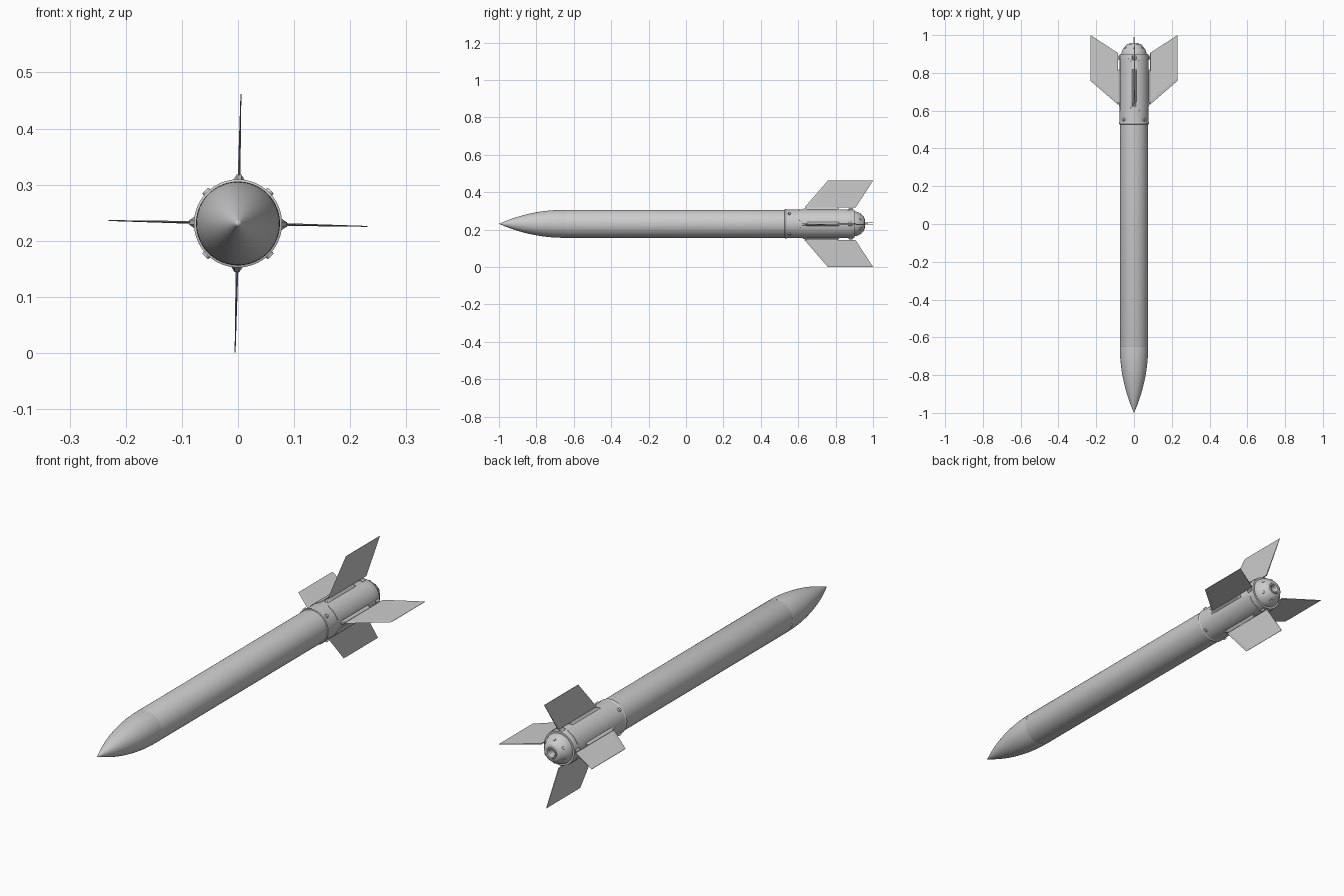
import bpy, bmesh, math
from mathutils import Matrix, Vector

if "Cube" in bpy.data.objects:
    bpy.data.objects.remove(bpy.data.objects["Cube"], do_unlink=True)

AXIS_Z = 0.231      # height of the long axis
R = 0.0748          # body radius
TWIST = math.radians(1.3)
SEG = 64

grey = bpy.data.materials.new("light_grey")
grey.use_nodes = True
grey.diffuse_color = (0.6, 0.6, 0.6, 1)
grey.node_tree.nodes["Principled BSDF"].inputs["Base Color"].default_value = (0.6, 0.6, 0.6, 1)


def polar(r, a, y):
    """Point at radius r, angle a (from straight up towards +x) and station y."""
    return Vector((r * math.sin(a), y, AXIS_Z + r * math.cos(a)))


def finish(name, bm, smooth=True):
    bmesh.ops.remove_doubles(bm, verts=bm.verts, dist=1e-6)
    bmesh.ops.recalc_face_normals(bm, faces=bm.faces)
    mesh = bpy.data.meshes.new(name)
    bm.to_mesh(mesh)
    bm.free()
    mesh.materials.append(grey)
    obj = bpy.data.objects.new(name, mesh)
    bpy.context.collection.objects.link(obj)
    if smooth:
        bpy.ops.object.select_all(action="DESELECT")
        obj.select_set(True)
        bpy.context.view_layer.objects.active = obj
        bpy.ops.object.shade_smooth_by_angle(angle=math.radians(30))
    return obj


def lathe(name, profile):
    """Spin a (radius, y) profile about the long axis."""
    bm = bmesh.new()
    rings = [[bm.verts.new(polar(max(r, 1e-7), math.tau * i / SEG, y)) for i in range(SEG)]
             for r, y in profile]
    for a, b in zip(rings, rings[1:]):
        for i in range(SEG):
            j = (i + 1) % SEG
            bm.faces.new((a[i], a[j], b[j], b[i]))
    bmesh.ops.dissolve_degenerate(bm, dist=1e-6, edges=bm.edges)
    return finish(name, bm)


def loft(name, angle, sections):
    """Join equal rings of (side, y, out) points, turned about the long axis."""
    bm = bmesh.new()
    turn = Matrix.Rotation(angle, 4, "Y")
    shift = Vector((0, 0, AXIS_Z))
    rings = [[bm.verts.new(turn @ Vector(p) + shift) for p in s] for s in sections]
    n = len(rings[0])
    for a, b in zip(rings, rings[1:]):
        for i in range(n):
            bm.faces.new((a[i], a[(i + 1) % n], b[(i + 1) % n], b[i]))
    bm.faces.new(rings[0])
    bm.faces.new(rings[-1])
    return finish(name, bm, False)


def bolt(name, position, normal, radius, height):
    """Low round bolt head standing on a surface."""
    bm = bmesh.new()
    bmesh.ops.create_cone(bm, cap_ends=True, segments=14, radius1=radius,
                          radius2=radius * 0.8, depth=height)
    turn = Vector((0, 0, 1)).rotation_difference(normal).to_matrix().to_4x4()
    bmesh.ops.transform(bm, matrix=Matrix.Translation(position) @ turn, verts=bm.verts)
    return finish(name, bm)


# Nose cone: tangent ogive
NOSE = 0.35
rho = (R * R + NOSE * NOSE) / (2 * R)
ogive = []
for i in range(25):
    s = NOSE * (1 - i / 24)
    ogive.append((math.sqrt(rho * rho - s * s) + R - rho, NOSE - 1 - s))
lathe("nose_cone", ogive)

# Body tube, with a fine seam at the nose
lathe("body_tube", [(R - 0.001, -0.651), (R, -0.648), (R, 0.54)])

# Tail sleeve, with a raised front collar
lathe("tail_sleeve", [(R - 0.001, 0.527), (0.0785, 0.529), (0.0785, 0.537), (0.0765, 0.54),
                      (0.0765, 0.893), (0.075, 0.9), (0.066, 0.9)])

# Domed end cap with a sunken nozzle
lathe("end_cap", [(0.067, 0.898), (0.066, 0.905), (0.062, 0.92), (0.042, 0.947), (0.036, 0.952),
                  (0.026, 0.954), (0.024, 0.957), (0.019, 0.957), (0.016, 0.953),
                  (0.014, 0.925), (0, 0.92)])

# Rounded panels between the fins
for k in range(4):
    bm = bmesh.new()
    middle = math.radians(45 + 90 * k) + TWIST
    half, corner = math.radians(31), math.radians(12)
    columns = []
    for i in range(33):
        a = half * math.sin(math.pi * (i / 32 - 0.5))
        over = max(0, abs(a) - half + corner) / corner
        cut = 0.016 * (1 - math.sqrt(max(0, 1 - over * over)))
        columns.append([polar(r, middle + a, y) for r, y in
                        ((0.076, 0.6 + cut), (0.0782, 0.6 + cut),
                         (0.0782, 0.875 - cut), (0.076, 0.875 - cut))])
    rings = [[bm.verts.new(p) for p in c] for c in columns]
    for a, b in zip(rings, rings[1:]):
        for i in range(3):
            bm.faces.new((a[i], a[i + 1], b[i + 1], b[i]))
    bm.faces.new(rings[0])
    bm.faces.new(rings[-1])
    finish(f"tail_panel_{k + 1}", bm)

# Fins, root fairings and rear fin mounts
for k, side in enumerate(("top", "left", "bottom", "right")):
    angle = math.pi / 2 * k + TWIST

    def blade(out, front, back, t):
        nose = front + 0.02
        return [(0, front, out), (t, nose, out), (t, back, out), (-t, back, out), (-t, nose, out)]

    loft(f"{side}_fin", angle, [blade(0.086, 0.633, 0.906, 0.0024),
                                blade(0.2305, 0.758, 1.0, 0.0008)])

    def ridge(y, lift):
        return [(-0.011, y, 0.073), (-0.011, y, 0.0765), (-0.004, y, lift),
                (0.004, y, lift), (0.011, y, 0.0765), (0.011, y, 0.073)]

    loft(f"{side}_fin_fairing", angle, [ridge(0.622, 0.078), ridge(0.645, 0.087),
                                        ridge(0.81, 0.087), ridge(0.818, 0.08)])
    loft(f"{side}_fin_mount", angle, [ridge(0.868, 0.08), ridge(0.874, 0.084),
                                      ridge(0.888, 0.084), ridge(0.893, 0.08)])

# Bolts around the sleeve
for k in range(4):
    a = math.radians(45 + 90 * k)
    out = polar(1, a, 0) - polar(0, a, 0)
    bolt(f"sleeve_bolt_{k + 1}", polar(0.079, a, 0.552), out, 0.009, 0.008)

# Bolts around the end cap
for k in range(6):
    a = math.radians(60 * k)
    out = polar(0.027, a, 0.02) - polar(0, a, 0)
    bolt(f"cap_bolt_{k + 1}", polar(0.052, a, 0.9335), out.normalized(), 0.007, 0.005)
